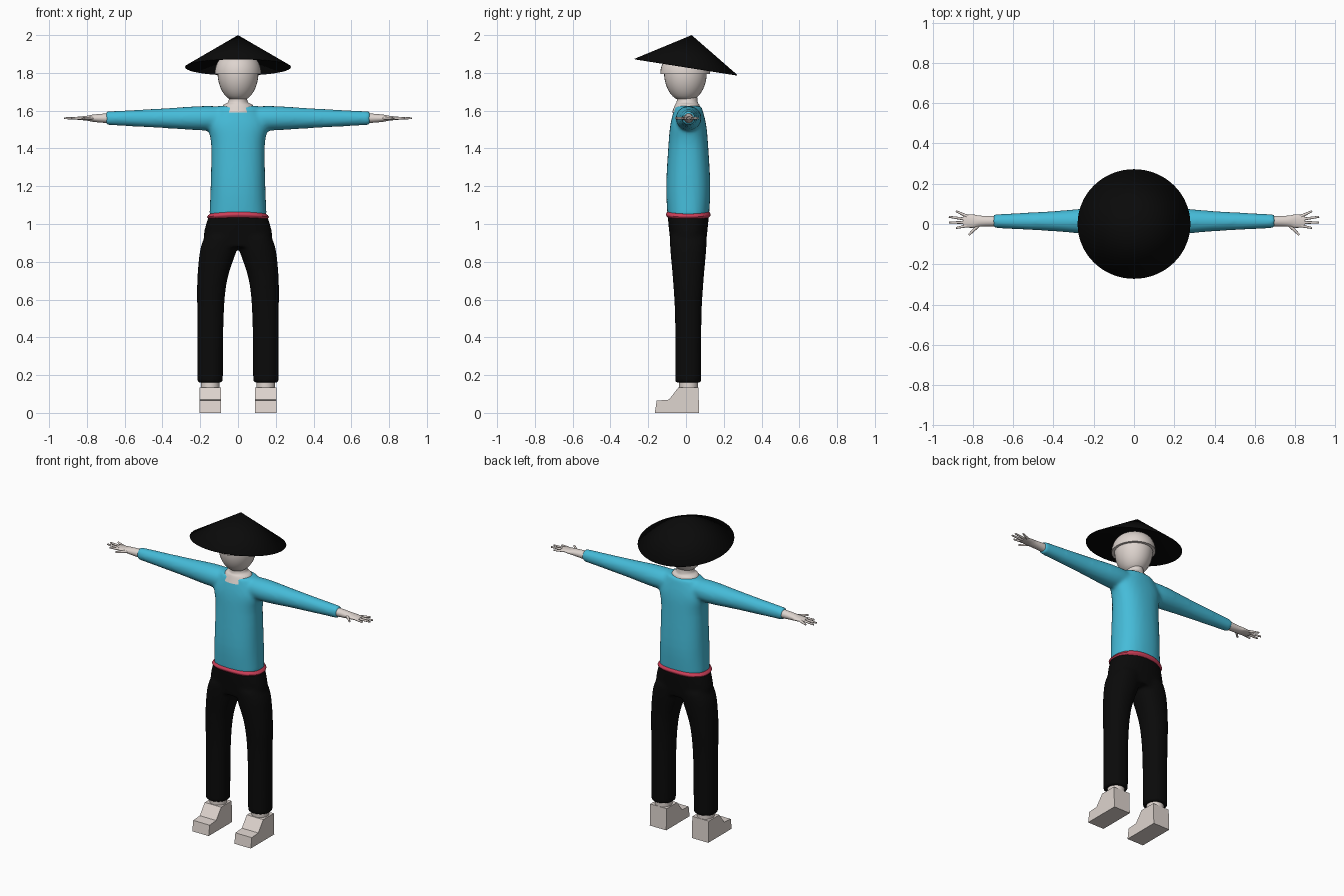
import bpy
import bmesh
import math
from mathutils import Matrix, Vector

cube = bpy.data.objects.get("Cube")
if cube:
    bpy.data.objects.remove(cube)


def material(name, red, green, blue):
    colour = (red, green, blue, 1)
    mat = bpy.data.materials.new(name)
    mat.use_nodes = True
    mat.diffuse_color = colour
    mat.node_tree.nodes["Principled BSDF"].inputs["Base Color"].default_value = colour
    return mat


SKIN = material("pale skin", 0.73, 0.66, 0.62)
BLUE = material("sky blue", 0.06, 0.5, 0.69)
RED = material("crimson", 0.62, 0.05, 0.1)
BLACK = material("black", 0.003, 0.003, 0.003)


def add_object(name, bm, mat, smooth=True):
    bmesh.ops.recalc_face_normals(bm, faces=bm.faces)
    mesh = bpy.data.meshes.new(name)
    bm.to_mesh(mesh)
    bm.free()
    mesh.materials.append(mat)
    obj = bpy.data.objects.new(name, mesh)
    bpy.context.collection.objects.link(obj)
    if smooth:
        bpy.ops.object.select_all(action="DESELECT")
        obj.select_set(True)
        bpy.context.view_layer.objects.active = obj
        bpy.ops.object.shade_smooth_by_angle(angle=math.radians(40))
    return obj


def spline(rows, steps=4):
    """Smooth curve through a few rows of values."""
    rows = [Vector(row) for row in rows]
    padded = [rows[0]] + rows + [rows[-1]]
    result = []
    for before, start, end, after in zip(padded, padded[1:], padded[2:], padded[3:]):
        for step in range(steps):
            t = step / steps
            slope_in, slope_out = (end - before) / 2, (after - start) / 2
            ease = t * t * (3 - 2 * t)
            result.append(start.lerp(end, ease) + slope_in * t * (1 - t) ** 2
                          - slope_out * t * t * (1 - t))
    return result + [rows[-1]]


def loft(bm, rows, centre, along="Z", side=1, power=2.0, count=32):
    """Closed tube from rows of position, two radii and an optional sideways shift."""
    loops = []
    for position, radius_a, radius_b, *shift in spline(rows):
        loop = []
        for i in range(count):
            angle = math.tau * i / count
            c, s = math.cos(angle), math.sin(angle)
            a = centre[0] + sum(shift) + radius_a * math.copysign(abs(c) ** (2 / power), c)
            b = centre[1] + radius_b * math.copysign(abs(s) ** (2 / power), s)
            point = (side * a, b, position) if along == "Z" else (side * position, a, b)
            loop.append(bm.verts.new(point))
        loops.append(loop)
    for low, high in zip(loops, loops[1:]):
        for i in range(count):
            j = (i + 1) % count
            bm.faces.new((low[i], low[j], high[j], high[i]))
    bm.faces.new(loops[0])
    bm.faces.new(loops[-1])


def lofted_object(name, mat, rows, centre, **options):
    bm = bmesh.new()
    loft(bm, rows, centre, **options)
    return add_object(name, bm, mat)


def fuse(obj):
    """Merge overlapping tubes into one soft cloth surface."""
    remesh = obj.modifiers.new("Fuse", "REMESH")
    remesh.mode = "VOXEL"
    remesh.voxel_size = 0.011
    remesh.use_smooth_shade = True
    obj.modifiers.new("Soften", "SMOOTH").iterations = 6


BODY = (0, 0.012)
ARM = (0.014, 1.56)

# Shirt: torso and two sleeves
bm = bmesh.new()
loft(bm, [(1.04, 0.152, 0.11), (1.2, 0.145, 0.117), (1.42, 0.142, 0.105),
          (1.53, 0.158, 0.094), (1.625, 0.105, 0.07)], BODY, power=2.3)
for side in (1, -1):
    loft(bm, [(0.05, 0.06, 0.06), (0.18, 0.068, 0.065), (0.4, 0.05, 0.052),
              (0.7, 0.034, 0.036)], ARM, along="X", side=side)
fuse(add_object("shirt", bm, BLUE))

# Trousers: hips and two legs
bm = bmesh.new()
loft(bm, [(0.88, 0.17, 0.09), (0.95, 0.181, 0.1), (1.05, 0.153, 0.11)], BODY, power=2.3)
for side in (1, -1):
    loft(bm, [(0.16, 0.068, 0.069, 0.148), (0.5, 0.07, 0.07, 0.146),
              (0.7, 0.079, 0.081, 0.137), (0.86, 0.097, 0.095, 0.104),
              (0.93, 0.092, 0.098, 0.085)], BODY, side=side, power=2.2)
fuse(add_object("trousers", bm, BLACK))

# Hem trim, dipping at the hips
trim = lofted_object("hem_trim", RED, [(1.035, 0.15, 0.11), (1.05, 0.164, 0.119),
                                       (1.065, 0.15, 0.11)], BODY, power=2.3, count=48)
for vert in trim.data.vertices:
    vert.co.z -= vert.co.x ** 2 / 2

# Neck with the bare collar area
lofted_object("neck", SKIN, [(1.59, 0.1, 0.08), (1.63, 0.078, 0.065), (1.65, 0.05, 0.055),
                             (1.72, 0.046, 0.052)], (0, 0.006))

# Egg-shaped head, narrow at the chin
head_rows = []
for i in range(1, 14):
    width = math.sin(math.pi / 2 * i / 13) ** 0.4
    head_rows.append((1.65 + 0.15 * i / 13, 0.108 * width, 0.113 * width))
lofted_object("head", SKIN, head_rows, (0, -0.003))

# Domed cap under the hat
cap_rows = []
for i in range(9):
    angle = math.pi / 2 * i / 8.2
    width = math.cos(angle) ** 0.6
    cap_rows.append((1.795 + 0.105 * math.sin(angle), 0.123 * width, 0.132 * width))
lofted_object("head_cap", SKIN, cap_rows, (0, -0.004))

# Open conical hat, tipped back
bm = bmesh.new()
peak = bm.verts.new((0, 0.03, 2))
rim = []
for i in range(64):
    angle = math.tau * i / 64
    c, s = math.cos(angle), math.sin(angle)
    rim.append(bm.verts.new((0.28 * c, 0.272 * s, 1.832 - 0.043 * s)))
for vert, following in zip(rim, rim[1:] + rim[:1]):
    bm.faces.new((peak, vert, following))
hat = add_object("hat", bm, BLACK)
hat.modifiers.new("Thickness", "SOLIDIFY").thickness = 0.004


def finger(bm, base, tip, radius):
    """Tapered finger lying flat at arm height."""
    base, tip = Vector((*base, ARM[1])), Vector((*tip, ARM[1]))
    turn = (tip - base).to_track_quat("Z", "Y").to_matrix().to_4x4()
    bmesh.ops.create_cone(bm, cap_ends=True, segments=12, radius1=radius,
                          radius2=radius * 0.6, depth=(tip - base).length,
                          matrix=Matrix.Translation((base + tip) / 2) @ turn)


# Side outline of the blocky foot, as y and z
FOOT = [(0.07, 0), (0.065, 0.135), (-0.04, 0.135), (-0.09, 0.07), (-0.155, 0.065), (-0.165, 0)]

for label, side in (("left", 1), ("right", -1)):
    # Wrist and palm
    lofted_object(label + "_hand", SKIN, [(0.66, 0.027, 0.028), (0.76, 0.027, 0.02),
                                          (0.8, 0.033, 0.013), (0.85, 0.03, 0.008)],
                  ARM, along="X", side=side)

    # Four fanned fingers and a thumb
    bm = bmesh.new()
    for spread in (-1, -1 / 3, 1 / 3, 1):
        finger(bm, (side * 0.83, 0.015 + 0.024 * spread),
               (side * (0.924 - 0.04 * spread ** 2), 0.022 + 0.042 * spread), 0.008)
    finger(bm, (side * 0.77, -0.005), (side * 0.82, -0.054), 0.009)
    add_object(label + "_fingers", bm, SKIN)

    # Ankle
    lofted_object(label + "_ankle", SKIN, [(0.12, 0.05, 0.05), (0.2, 0.05, 0.05)],
                  (0.147, 0.014), side=side)

    # Foot
    bm = bmesh.new()
    outline = bm.faces.new([bm.verts.new((side * 0.09, y, z)) for y, z in FOOT])
    extruded = bmesh.ops.extrude_face_region(bm, geom=[outline])["geom"]
    bmesh.ops.translate(bm, vec=(side * 0.115, 0, 0),
                        verts=[g for g in extruded if isinstance(g, bmesh.types.BMVert)])
    add_object(label + "_foot", bm, SKIN, smooth=False)
